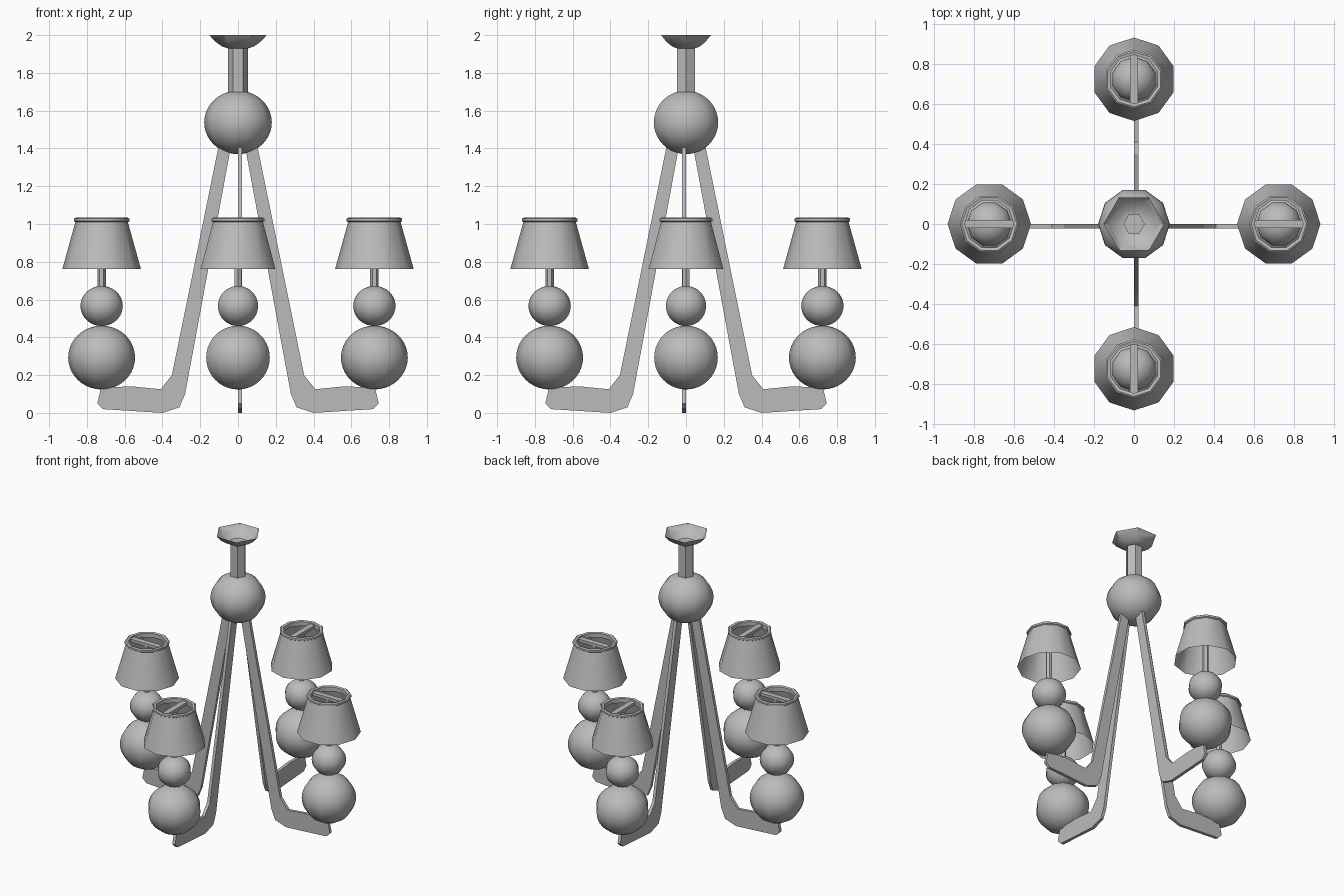
import bpy, bmesh, math
from mathutils import Matrix

cube = bpy.data.objects.get("Cube")
if cube:
    bpy.data.objects.remove(cube, do_unlink=True)

grey = bpy.data.materials.new("plain_grey")
grey.use_nodes = True
grey.diffuse_color = (0.5, 0.5, 0.5, 1)
grey.node_tree.nodes["Principled BSDF"].inputs["Base Color"].default_value = (0.5, 0.5, 0.5, 1)


def finish(name, bm, placement=Matrix(), smooth=True):
    bmesh.ops.remove_doubles(bm, verts=bm.verts, dist=0.0001)
    bmesh.ops.recalc_face_normals(bm, faces=bm.faces)
    bm.transform(placement)
    mesh = bpy.data.meshes.new(name)
    bm.to_mesh(mesh)
    bm.free()
    mesh.materials.append(grey)
    obj = bpy.data.objects.new(name, mesh)
    bpy.context.collection.objects.link(obj)
    if smooth:
        bpy.ops.object.select_all(action='DESELECT')
        obj.select_set(True)
        bpy.context.view_layer.objects.active = obj
        bpy.ops.object.shade_smooth_by_angle(angle=math.radians(40))
    return obj


def lathe(name, profile, sides, placement=Matrix()):
    """Turn a (radius, height) profile around z, with a corner on the x axis."""
    bm = bmesh.new()
    verts = [bm.verts.new((r, 0, z)) for r, z in profile]
    edges = [bm.edges.new(pair) for pair in zip(verts, verts[1:])]
    bmesh.ops.spin(bm, geom=verts + edges, cent=(0, 0, 0), axis=(0, 0, 1),
                   angle=math.tau, steps=sides, use_duplicate=False)
    return finish(name, bm, placement)


def ball(name, radius, half_height, z, placement=Matrix()):
    rings = 20
    angles = [math.pi * i / rings for i in range(rings + 1)]
    profile = [(radius * math.sin(a), z - half_height * math.cos(a)) for a in angles]
    return lathe(name, profile, 10, placement)


def bar(name, size, centre, placement=Matrix()):
    bm = bmesh.new()
    bmesh.ops.create_cube(bm, size=1, matrix=Matrix.Translation(centre) @ Matrix.Diagonal((*size, 1)))
    return finish(name, bm, placement, smooth=False)


def plate(name, outline, y0, y1, placement):
    """Extrude an (x, z) outline along y."""
    bm = bmesh.new()
    face = bm.faces.new([bm.verts.new((x, y0, z)) for x, z in outline])
    grown = bmesh.ops.extrude_face_region(bm, geom=[face])["geom"]
    moved = [g for g in grown if isinstance(g, bmesh.types.BMVert)]
    bmesh.ops.translate(bm, verts=moved, vec=(0, y1 - y0, 0))
    return finish(name, bm, placement, smooth=False)


# Ceiling fitting: open dish, rod and hub
lathe("ceiling_dish", [(0, 1.93), (0.055, 1.93), (0.085, 1.94), (0.12, 1.965), (0.152, 2.0)], 6)
lathe("ceiling_rod", [(0, 1.66), (0.054, 1.66), (0.054, 1.94), (0, 1.94)], 6)
ball("hub_ball", 0.179, 0.168, 1.538)

# Flat bent arm, drawn in side profile for the +x side
ARM = [(0.03, 1.45), (0.095, 1.45), (0.35, 0.2), (0.41, 0.125), (0.56, 0.14),
       (0.725, 0.135), (0.745, 0.05), (0.715, 0.02), (0.4, 0.0), (0.31, 0.03), (0.28, 0.1)]

# Shade with a rolled top rim, open above and below
SHADE = [(0.208, 0.762), (0.139, 1.01), (0.147, 1.015), (0.147, 1.028),
         (0.138, 1.034), (0.122, 1.03), (0.122, 1.0), (0.134, 1.0)]

SIDES = {"left": (0, 1), "right": (0, -1), "back": (1, 1), "front": (1, -1)}
for side, (quarter, sign) in SIDES.items():
    turn = Matrix.Rotation(quarter * math.pi / 2, 4, 'Z')
    plate(side + "_arm", ARM, -0.022, 0.0, turn @ Matrix.Diagonal((sign, 1, 1, 1)))
    spot = turn @ Matrix.Translation((0.722 * sign, 0, 0))
    ball(side + "_large_ball", 0.177, 0.169, 0.293, spot)
    ball(side + "_small_ball", 0.112, 0.106, 0.566, spot)
    lathe(side + "_stem", [(0, 0.65), (0.022, 0.65), (0.022, 1.0), (0, 1.0)], 6, spot)
    lathe(side + "_shade", SHADE, 10, spot)
    bar(side + "_shade_bar", (0.25, 0.04, 0.02), (0, 0, 1.01), spot)
